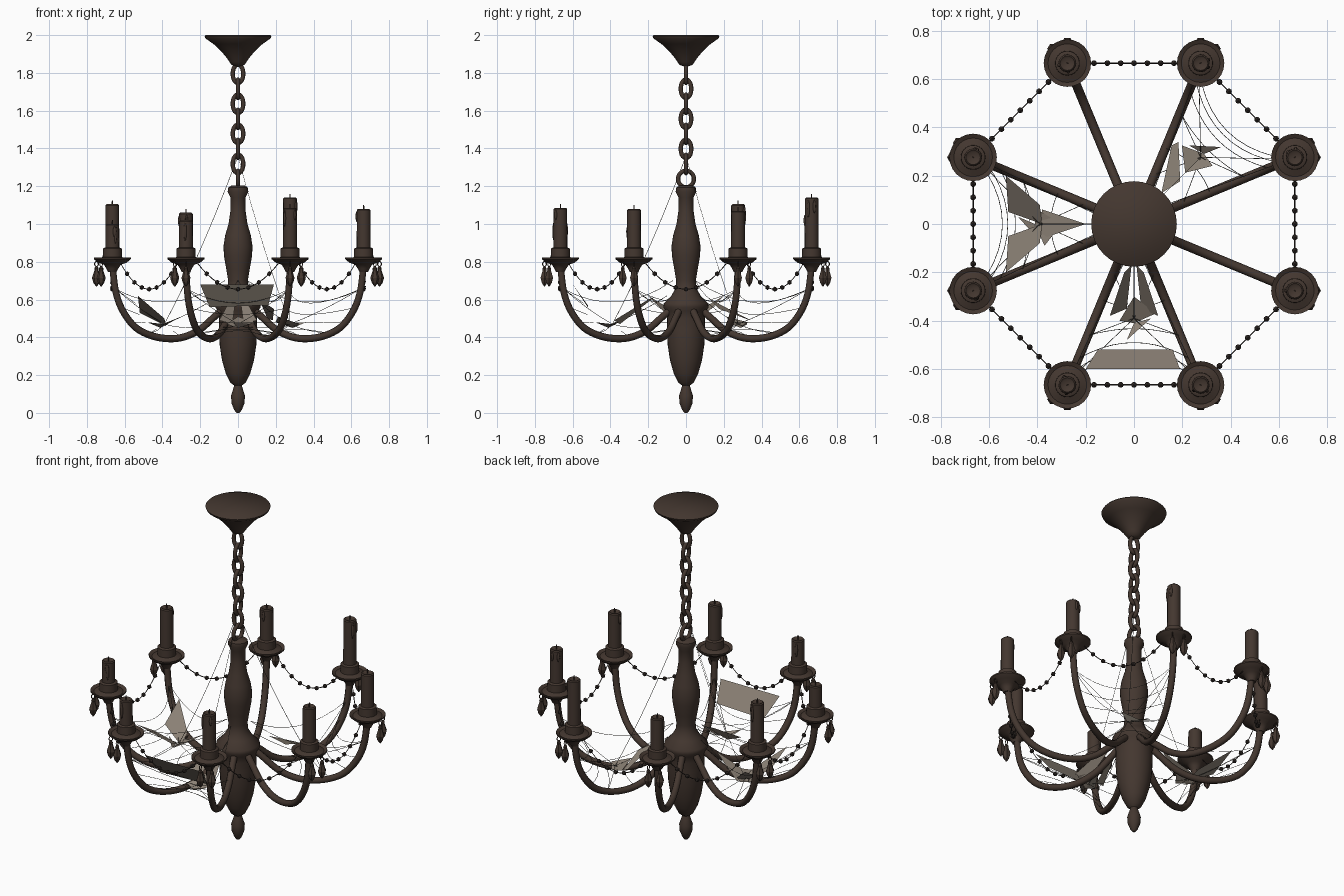
import bpy, bmesh, math, random
from mathutils import Vector, Matrix

if "Cube" in bpy.data.objects:
    bpy.data.objects.remove(bpy.data.objects["Cube"])

random.seed(4)


def material(name, r, g, b):
    m = bpy.data.materials.new(name)
    m.diffuse_color = (r, g, b, 1)
    m.use_nodes = True
    m.node_tree.nodes["Principled BSDF"].inputs["Base Color"].default_value = m.diffuse_color
    return m


BRONZE = material("dark bronze", 0.057, 0.038, 0.029)
BEAD = material("blackened bead", 0.036, 0.027, 0.023)
THREAD = material("web thread", 0.075, 0.070, 0.060)
SHEET = material("web sheet", 0.26, 0.22, 0.18)


def finish(ob, mat, angle=40):
    ob.data.materials.append(mat)
    bpy.ops.object.select_all(action='DESELECT')
    bpy.context.view_layer.objects.active = ob
    ob.select_set(True)
    if ob.type == 'CURVE':
        bpy.ops.object.convert(target='MESH')
    if angle:
        bpy.ops.object.shade_smooth_by_angle(angle=math.radians(angle))


def from_bmesh(name, bm, mat, angle=40):
    me = bpy.data.meshes.new(name)
    bm.to_mesh(me)
    bm.free()
    ob = bpy.data.objects.new(name, me)
    bpy.context.collection.objects.link(ob)
    finish(ob, mat, angle)


def lathe(bm, profile, at=(0, 0), sides=24):
    """Closed turned solid; profile is (radius, z) from top to bottom."""
    rings = []
    for r, z in profile:
        rings.append([bm.verts.new((at[0] + r * math.cos(2 * math.pi * i / sides),
                                    at[1] + r * math.sin(2 * math.pi * i / sides), z))
                      for i in range(sides)])
    for a, b in zip(rings, rings[1:]):
        for i in range(sides):
            j = (i + 1) % sides
            bm.faces.new((a[i], b[i], b[j], a[j]))
    bm.faces.new(rings[0])
    bm.faces.new(rings[-1][::-1])


def tubes(name, paths, radius, mat, cyclic=False, res=2):
    cu = bpy.data.curves.new(name, 'CURVE')
    cu.dimensions = '3D'
    cu.bevel_depth = radius
    cu.bevel_resolution = res
    cu.use_fill_caps = not cyclic
    for pts in paths:
        s = cu.splines.new('POLY')
        s.points.add(len(pts) - 1)
        for p, co in zip(s.points, pts):
            p.co = (*co, 1)
        s.use_cyclic_u = cyclic
    ob = bpy.data.objects.new(name, cu)
    bpy.context.collection.objects.link(ob)
    finish(ob, mat, 60)


def polar(deg, r, z, t=0.0):
    """Point at radius r along an angle, shifted sideways by t."""
    c, s = math.cos(math.radians(deg)), math.sin(math.radians(deg))
    return Vector((r * c - t * s, r * s + t * c, z))


def smooth_path(ctrl, steps=6):
    """Catmull-Rom through control points."""
    c = [Vector(p) for p in ctrl]
    c = [2 * c[0] - c[1]] + c + [2 * c[-1] - c[-2]]
    out = []
    for p0, p1, p2, p3 in zip(c, c[1:], c[2:], c[3:]):
        for k in range(steps):
            t = k / steps
            out.append(0.5 * (2 * p1 + (p2 - p0) * t + (2 * p0 - 5 * p1 + 4 * p2 - p3) * t * t
                              + (3 * p1 - p0 - 3 * p2 + p3) * t ** 3))
    return out + [c[-2]]


def bow(a, b, offset, n=8):
    """Parabolic line between two points, its middle moved by offset."""
    return [a.lerp(b, k / n) + offset * (4 * (k / n) * (1 - k / n)) for k in range(n + 1)]


def sag(a, b, drop, n=8):
    return bow(a, b, Vector((0, 0, -drop)), n)


ANGLES = [22.5 + 45 * k for k in range(8)]
R = 0.72

# Ceiling canopy
bm = bmesh.new()
lathe(bm, [(0.172, 2.0), (0.177, 1.994), (0.172, 1.982), (0.130, 1.953), (0.092, 1.918), (0.064, 1.885),
           (0.045, 1.858), (0.034, 1.842), (0.012, 1.835)], sides=32)
from_bmesh("ceiling_canopy", bm, BRONZE, 60)

# Chain of alternating links, ending in a round ring
links = []
for k in range(8):
    w, h = (0.028, 0.049) if k < 7 else (0.042, 0.044)
    loop = []
    for i in range(20):
        a = 2 * math.pi * i / 20
        u, v = w * math.cos(a), 1.795 - 0.0795 * k + h * math.sin(a)
        loop.append((u, 0, v) if k % 2 == 0 else (0, u, v))
    links.append(loop)
tubes("chain_links", links, 0.0115, BRONZE, cyclic=True)

# Turned central column with bottom finial
bm = bmesh.new()
column = [(0.035, 1.203), (0.052, 1.192), (0.055, 1.17), (0.040, 1.14), (0.040, 1.07), (0.050, 1.0),
          (0.068, 0.94), (0.077, 0.88), (0.074, 0.83), (0.062, 0.76), (0.052, 0.70), (0.055, 0.66),
          (0.078, 0.62), (0.118, 0.58), (0.120, 0.56), (0.108, 0.54), (0.100, 0.50), (0.101, 0.44),
          (0.097, 0.36), (0.085, 0.28), (0.065, 0.21), (0.040, 0.16), (0.020, 0.145), (0.026, 0.125),
          (0.037, 0.09), (0.034, 0.05), (0.020, 0.015), (0.008, 0.0)]
lathe(bm, column, sides=28)
from_bmesh("central_column", bm, BRONZE)

# Eight curved arms
ARM = smooth_path([(0.09, 0, 0.545), (0.14, 0, 0.505), (0.22, 0, 0.44), (0.31, 0, 0.402), (0.40, 0, 0.393),
                   (0.50, 0, 0.41), (0.59, 0, 0.455), (0.66, 0, 0.54), (0.70, 0, 0.64), (R, 0, 0.78)])
tubes("curved_arms", [[polar(a, p.x, p.z) for p in ARM] for a in ANGLES], 0.019, BRONZE)

# Drip pans, candle sockets, candles with wicks and wax runs
pans, candles, wax = bmesh.new(), bmesh.new(), bmesh.new()
TOPS = [1.07, 1.14, 1.06, 1.105, 1.0, 1.02, 1.085, 1.08]
for ang, top in zip(ANGLES, TOPS):
    c = polar(ang, R, 0)
    lathe(pans, [(0.040, 0.875), (0.050, 0.87), (0.051, 0.825), (0.080, 0.813), (0.098, 0.822),
                 (0.098, 0.814), (0.075, 0.795), (0.045, 0.785), (0.032, 0.765), (0.022, 0.745)], c)
    lathe(candles, [(0.022, top - 0.006), (0.030, top), (0.036, top - 0.006), (0.037, 0.86)], c, 16)
    lathe(candles, [(0.003, top + 0.02), (0.004, top - 0.01)], c, 6)
    for _ in range(2):
        a, h = random.uniform(0, 2 * math.pi), random.uniform(0.025, 0.055)
        m = (Matrix.Translation((c.x + 0.035 * math.cos(a), c.y + 0.035 * math.sin(a), top - h - 0.01))
             @ Matrix.Diagonal((0.008, 0.008, h, 1)))
        bmesh.ops.create_icosphere(wax, subdivisions=2, radius=1, matrix=m)
from_bmesh("drip_pans", pans, BRONZE)
from_bmesh("candles", candles, BRONZE)
from_bmesh("wax_runs", wax, BRONZE, 60)

# Faceted drop pendants on small hooks, two for each pan
drops, hooks = bmesh.new(), []
for ang in ANGLES:
    for side in (-22.5, 22.5):
        p = polar(ang, R, 0) + polar(ang + side, 0.084, 0)
        lathe(drops, [(0.003, 0.778), (0.012, 0.765), (0.011, 0.755), (0.024, 0.715), (0.017, 0.69),
                      (0.002, 0.668)], p, 6)
        hooks.append([p + polar(ang + side, 0.010 * math.cos(t * math.pi / 5), 0.788 + 0.014 * math.sin(t * math.pi / 5))
                      for t in range(10)])
from_bmesh("drop_pendants", drops, BRONZE, 0)
tubes("pendant_hooks", hooks, 0.003, BRONZE, cyclic=True, res=0)

# Bead garlands swagged between neighbouring pans
beads, strings = bmesh.new(), []
for ang in ANGLES:
    a, b = polar(ang, R, 0.80), polar(ang + 45, R, 0.80)
    d = (b - a).normalized() * 0.055
    line = sag(a + d, b - d, 0.145, 16)
    strings.append(line)
    for p in line[2:-1:2]:
        bmesh.ops.create_icosphere(beads, subdivisions=1, radius=0.0135, matrix=Matrix.Translation(p))
from_bmesh("garland_beads", beads, BEAD, 0)
tubes("garland_strings", strings, 0.0025, BEAD, res=0)

# Cobwebs: threads strung between pairs of arms, and torn sheets
threads, sheets = [], bmesh.new()


def sheet(deg, *rtz):
    sheets.faces.new([sheets.verts.new(polar(deg, r, z, t)) for r, t, z in rtz])


def arm_point(deg, r):
    p = min(ARM, key=lambda q: abs(q.x - r))
    return polar(deg, p.x, p.z + 0.015)


for mid in (45, 180, 270):
    hub = polar(mid, 0.39, 0.47)
    left, right = mid - 22.5, mid + 22.5
    # spokes from the hub and the long strand up to the chain
    for deg in (left, right):
        for r in (0.22, 0.5, 0.70):
            threads.append(sag(hub, arm_point(deg, r), 0.01, 4))
        threads.append(sag(polar(mid, 0.07, 0.70), arm_point(deg, 0.70), 0.09))
    threads.append(sag(hub, polar(mid, 0.10, 0.62), 0.01, 4))
    threads.append(sag(Vector((0, 0, 1.36)), hub, 0.04))
    # cross strands bowed inward and down
    for r in (0.34, 0.50, 0.60, 0.66, 0.70):
        a, b = arm_point(left, r), arm_point(right, r)
        threads.append(bow(a, b, (hub - (a + b) / 2) * 0.4, 10))
    # star sheets around the hub
    sheet(mid, (0.30, 0.0, 0.51), (0.37, 0.09, 0.48), (0.41, 0.0, 0.45))
    sheet(mid, (0.40, -0.06, 0.47), (0.30, 0.0, 0.51), (0.41, 0.0, 0.45))
    sheet(mid, (0.41, 0.0, 0.45), (0.39, 0.07, 0.47), (0.48, -0.03, 0.48))

# wide outer sheet and two inner strips at the front
sheet(270, (0.60, -0.20, 0.68), (0.60, 0.19, 0.68), (0.52, 0.16, 0.57), (0.52, -0.15, 0.56))
for s in (-1, 1):
    sheet(270, (0.17, 0.01 * s, 0.61), (0.20, 0.04 * s, 0.60), (0.38, 0.10 * s, 0.49), (0.35, 0.03 * s, 0.47))
    # paired wings at the left
    sheet(180, (0.53, 0.20 * s, 0.62), (0.52, 0.05 * s, 0.53), (0.38, 0.0, 0.46), (0.39, 0.08 * s, 0.50))
# inner strip at the left
sheet(180, (0.20, 0.0, 0.58), (0.38, 0.06, 0.47), (0.38, -0.06, 0.47))
# single strip at the back right
sheet(45, (0.17, 0.01, 0.60), (0.26, -0.01, 0.55), (0.37, 0.11, 0.49), (0.34, 0.12, 0.50))

tubes("cobweb_threads", threads, 0.0013, THREAD, res=0)
from_bmesh("cobweb_sheets", sheets, SHEET, 0)
